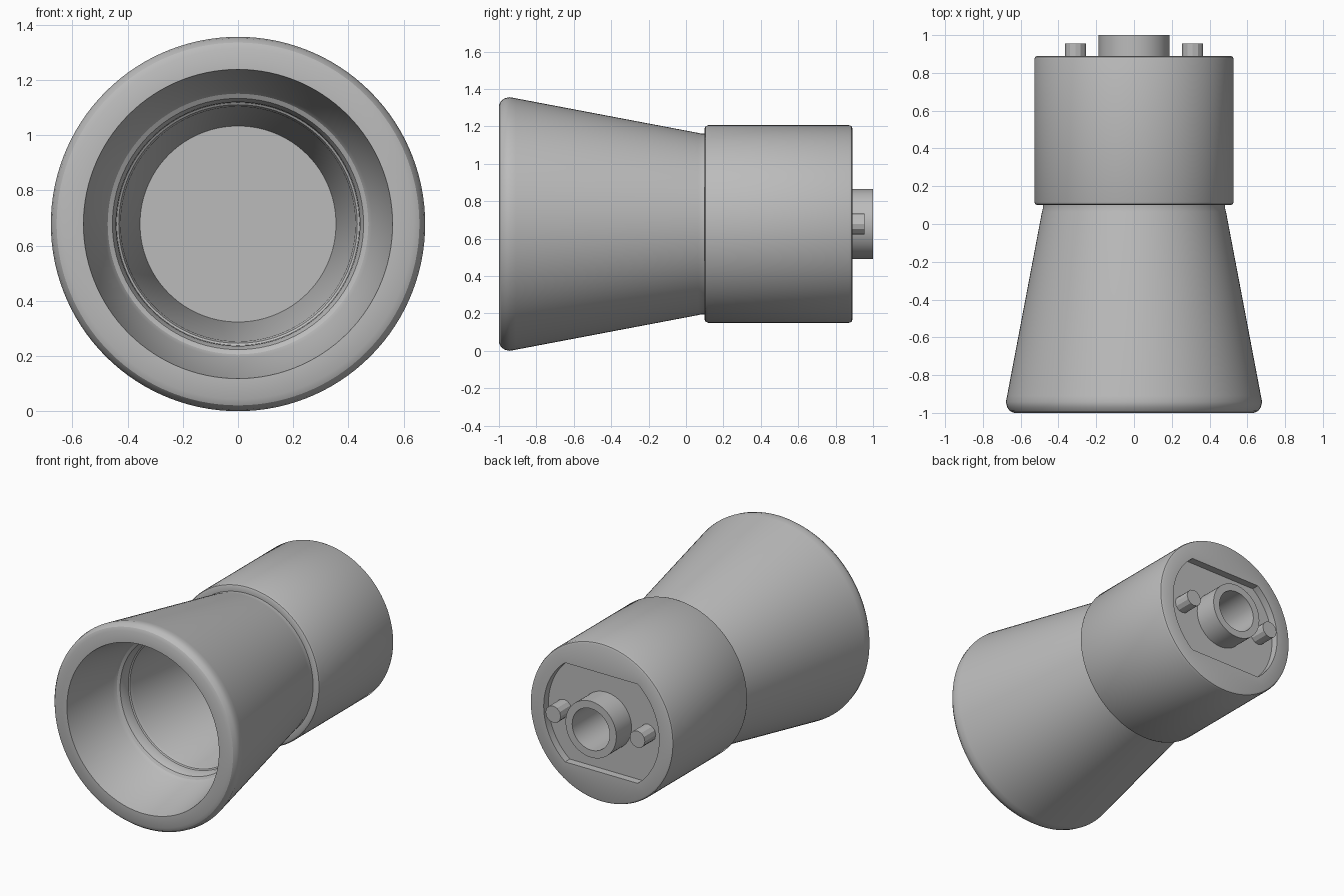
import bpy, bmesh, math

if "Cube" in bpy.data.objects:
    bpy.data.objects.remove(bpy.data.objects["Cube"])

CZ = 0.678          # height of the turning axis, which runs along y
SEG = 120           # 3 degree steps, so the recess corners fall on a step

grey = bpy.data.materials.new("plain_grey")
grey.diffuse_color = (0.5, 0.5, 0.5, 1)
grey.use_nodes = True
grey.node_tree.nodes["Principled BSDF"].inputs["Base Color"].default_value = grey.diffuse_color


def lathe(name, profile, seg=SEG, cx=0.0):
    """Turn (radius, y) points about the y axis; radius may be a function of angle."""
    bm = bmesh.new()
    rings = []
    for r, y in profile:
        if r == 0:
            rings.append([bm.verts.new((cx, y, CZ))])
            continue
        ring = []
        for i in range(seg):
            a = 2 * math.pi * i / seg
            q = r(a) if callable(r) else r
            ring.append(bm.verts.new((cx + q * math.cos(a), y, CZ + q * math.sin(a))))
        rings.append(ring)
    for a, b in zip(rings, rings[1:]):
        for i in range(seg):
            j = (i + 1) % seg
            quad = [a[i % len(a)], a[j % len(a)], b[j % len(b)], b[i % len(b)]]
            bm.faces.new(list(dict.fromkeys(quad)))
    bmesh.ops.recalc_face_normals(bm, faces=bm.faces)
    mesh = bpy.data.meshes.new(name)
    bm.to_mesh(mesh)
    bm.free()
    mesh.materials.append(grey)
    ob = bpy.data.objects.new(name, mesh)
    bpy.context.collection.objects.link(ob)
    bpy.ops.object.select_all(action='DESELECT')
    ob.select_set(True)
    bpy.context.view_layer.objects.active = ob
    bpy.ops.object.shade_smooth_by_angle(angle=math.radians(25))
    return ob


def recess(a):
    """Round outline with a flat top and bottom."""
    return min(0.425, 0.33 / max(abs(math.sin(a)), 1e-6))


# Flared hollow body: bore floor, inner lip, flared mouth, neck, rear drum, recess
lathe("flared_body", [
    (0, 0.4), (0.355, 0.4),
    (0.425, -0.5), (0.432, -0.52), (0.44, -0.525), (0.442, -0.56),
    (0.455, -0.59), (0.472, -0.6), (0.485, -0.62),
    (0.56, -1.0), (0.635, -1.0), (0.657, -0.99), (0.672, -0.97), (0.678, -0.942),
    (0.672, -0.91), (0.487, 0.065), (0.483, 0.08), (0.483, 0.1),
    (0.512, 0.1), (0.523, 0.105), (0.528, 0.118),
    (0.528, 0.872), (0.523, 0.885), (0.512, 0.89),
    (recess, 0.89), (recess, 0.84), (0.16, 0.84),
])

# Hollow boss with a blind hole
lathe("rear_boss", [(0.187, 0.83), (0.187, 1.0), (0.138, 1.0), (0.138, 0.6), (0, 0.6)], seg=64)

# Pair of locating pins
for side, x in (("left", -0.31), ("right", 0.31)):
    lathe("pin_" + side, [(0, 0.83), (0.056, 0.83), (0.056, 0.955), (0, 0.955)], seg=12, cx=x)
